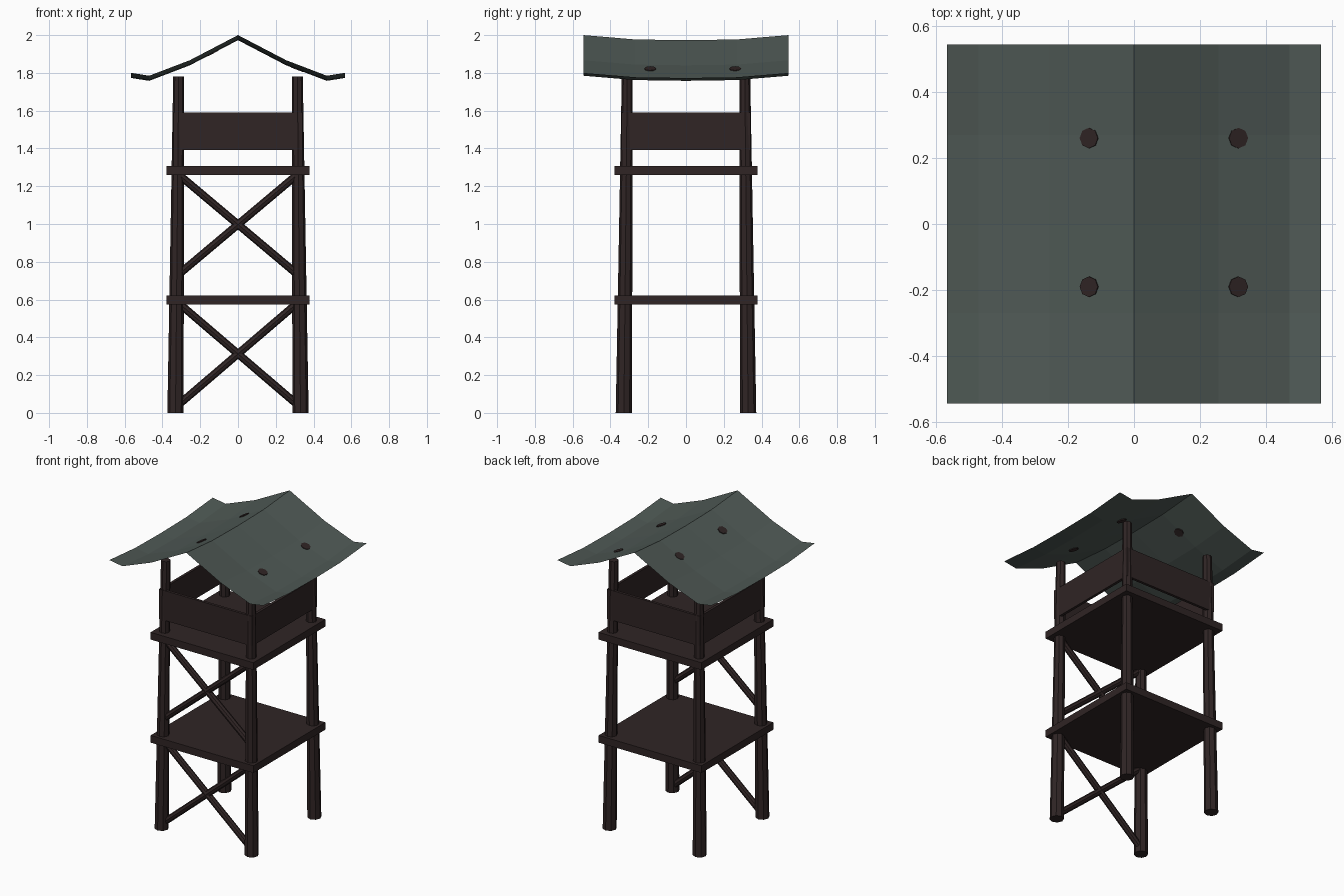
import bpy, bmesh, math
from mathutils import Vector

if "Cube" in bpy.data.objects:
    bpy.data.objects.remove(bpy.data.objects["Cube"])


def material(name, rgb):
    m = bpy.data.materials.new(name)
    m.diffuse_color = (*rgb, 1)
    m.use_nodes = True
    m.node_tree.nodes["Principled BSDF"].inputs["Base Color"].default_value = m.diffuse_color
    return m


WOOD = material("dark_brown_wood", (0.029, 0.018, 0.018))
ROOF = material("grey_green_roof", (0.078, 0.100, 0.091))


def finish(bm, name, mat):
    me = bpy.data.meshes.new(name)
    bm.normal_update()
    bm.to_mesh(me)
    bm.free()
    me.materials.append(mat)
    ob = bpy.data.objects.new(name, me)
    bpy.context.collection.objects.link(ob)
    return ob


def box(name, centre, size, mat=WOOD):
    bm = bmesh.new()
    bmesh.ops.create_cube(bm, size=1)
    for v in bm.verts:
        v.co = Vector(centre) + Vector([a * b for a, b in zip(v.co, size)])
    return finish(bm, name, mat)


def rod(name, a, b, r1, r2, sides=8, mat=WOOD, upright=False):
    # tapered rod from a to b; upright rods keep level ends
    a, b = Vector(a), Vector(b)
    d = b - a
    bm = bmesh.new()
    bmesh.ops.create_cone(bm, cap_ends=True, segments=sides, radius1=r1,
                          radius2=r2, depth=1)
    q = d.to_track_quat('Z', 'Y')
    for v in bm.verts:
        t = v.co.z + 0.5
        flat = Vector((v.co.x, v.co.y, 0))
        v.co = a + d * t + (flat if upright else q @ flat)
    return finish(bm, name, mat)


# corner posts, leaning slightly inward
for sx, nx in ((-1, "left"), (1, "right")):
    for sy, ny in ((-1, "front"), (1, "back")):
        rod(f"{ny}_{nx}_post", (sx * 0.331, sy * 0.329, 0),
            (sx * 0.314, sy * 0.311, 1.78), 0.043, 0.029, upright=True)

# platforms
for name, z in (("lower_platform", 0.598), ("upper_platform", 1.283)):
    box(name, (0, 0, z), (0.756, 0.756, 0.048))

# crossed braces, front side only
for name, z0, z1 in (("lower", 0.03, 0.595), ("upper", 0.72, 1.275)):
    for s, side in ((-1, "left"), (1, "right")):
        rod(f"{name}_brace_{side}", (s * 0.33, -0.322, z0),
            (-s * 0.33, -0.322, z1), 0.021, 0.021)

# guard panels around the lookout
for s, a, b in ((-1, "front", "left"), (1, "back", "right")):
    box(f"{a}_guard_panel", (0, s * 0.333, 1.492), (0.65, 0.018, 0.198))
    box(f"{b}_guard_panel", (s * 0.333, 0, 1.492), (0.018, 0.684, 0.198))

# roof: thin bent sheet with raised ends and flared eaves
PROFILE = [(0, 1.973), (0.255, 1.84), (0.47, 1.758), (0.566, 1.773)]
SECTIONS = [(-0.543, 0.027), (-0.27, 0.004), (0, 0), (0.27, 0.004), (0.543, 0.027)]
full = [(-x, z) for x, z in PROFILE[:0:-1]] + PROFILE
bm = bmesh.new()
rows = [[bm.verts.new((x, y, z + dz)) for x, z in full] for y, dz in SECTIONS]
for r0, r1 in zip(rows, rows[1:]):
    for i in range(len(full) - 1):
        bm.faces.new((r0[i], r0[i + 1], r1[i + 1], r1[i]))
finish(bm, "roof", ROOF)

# dark round spots on the roof, visible on both faces
for x in (-0.135, 0.315):
    (xa, za), (xb, zb) = PROFILE[0:2] if abs(x) < 0.255 else PROFILE[1:3]
    slope = (zb - za) / (xb - xa)
    z = za + slope * (abs(x) - xa)
    n = Vector((-slope * math.copysign(1, x), 0, 1)).normalized() * 0.0045
    for y in (-0.19, 0.26):
        c = Vector((x, y, z + 0.003))
        rod("roof_spot", c - n, c + n, 0.031, 0.031)
